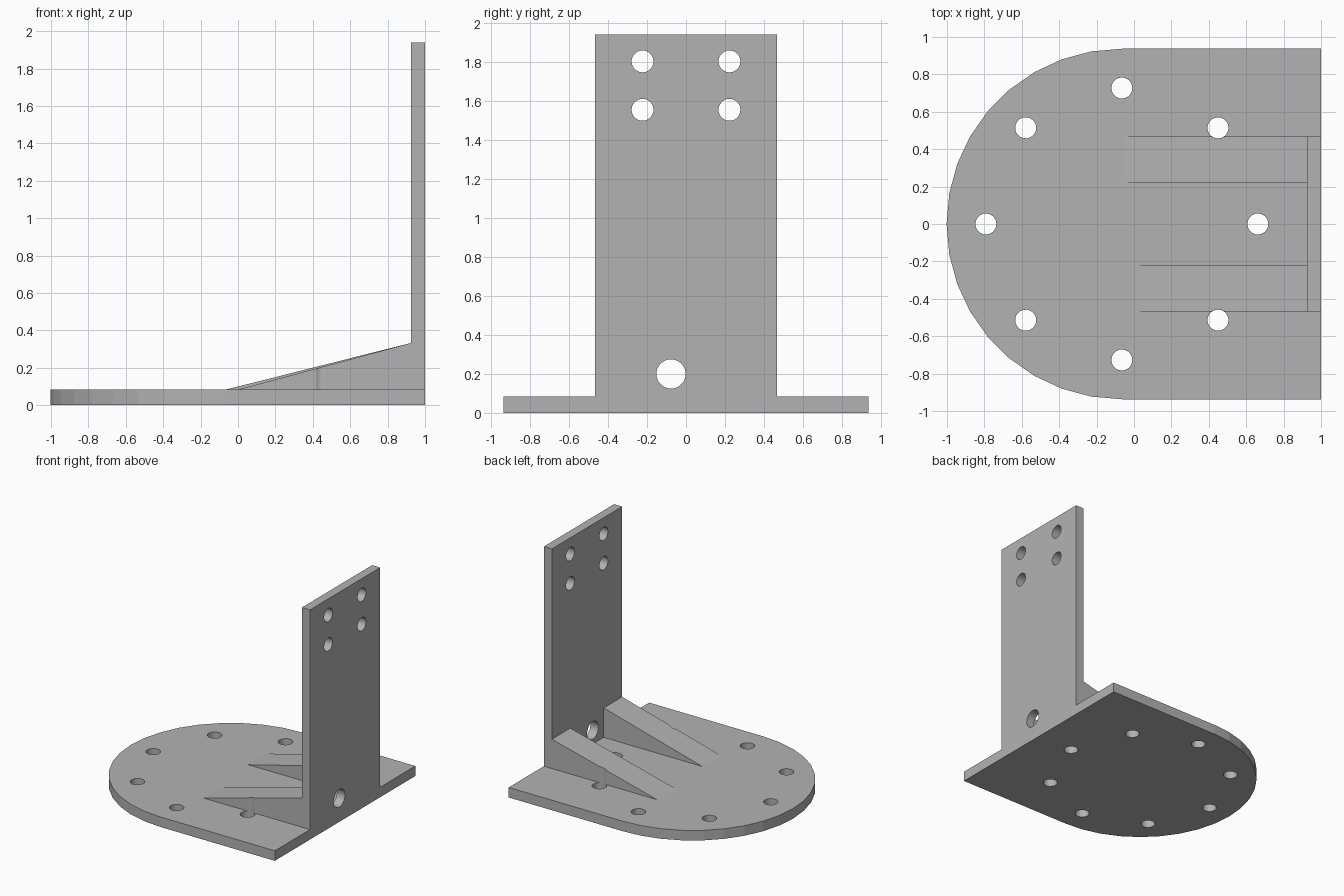
import bpy, bmesh
from math import sin, cos, pi, radians
from mathutils import Vector, Matrix

cube = bpy.data.objects.get("Cube")
if cube:
    bpy.data.objects.remove(cube, do_unlink=True)

BASE_TOP, ARC_X, ARC_R = 0.085, -0.065, 0.937
PLATE_X, PLATE_Y, PLATE_TOP = 0.925, 0.468, 1.94

grey = bpy.data.materials.new("light_grey")
grey.use_nodes = True
colour = (0.45, 0.45, 0.45, 1)
grey.diffuse_color = colour
grey.node_tree.nodes["Principled BSDF"].inputs["Base Color"].default_value = colour


def prism(name, points, offset):
    """Extrude a flat outline along an offset into a closed solid."""
    bm = bmesh.new()
    face = bm.faces.new([bm.verts.new(p) for p in points])
    moved = bmesh.ops.extrude_face_region(bm, geom=[face])["geom"]
    verts = [g for g in moved if isinstance(g, bmesh.types.BMVert)]
    bmesh.ops.translate(bm, verts=verts, vec=Vector(offset))
    bmesh.ops.recalc_face_normals(bm, faces=bm.faces)
    mesh = bpy.data.meshes.new(name)
    bm.to_mesh(mesh)
    bm.free()
    obj = bpy.data.objects.new(name, mesh)
    bpy.context.collection.objects.link(obj)
    mesh.materials.append(grey)
    return obj


def combine(target, other, operation):
    """Apply a boolean and discard the second solid."""
    mod = target.modifiers.new(operation.title(), "BOOLEAN")
    mod.operation, mod.solver, mod.object = operation, "EXACT", other
    bpy.context.view_layer.objects.active = target
    bpy.ops.object.modifier_apply(modifier=mod.name)
    bpy.data.objects.remove(other, do_unlink=True)


def drill(target, centre, radius, axis):
    """Cut a round hole along z or x."""
    circle = [(radius * cos(2 * pi * i / 32), radius * sin(2 * pi * i / 32)) for i in range(32)]
    x, y, z = centre
    if axis == "z":
        cutter = prism("hole", [(x + u, y + v, -0.1) for u, v in circle], (0, 0, 0.6))
    else:
        cutter = prism("hole", [(0.8, y + u, z + v) for u, v in circle], (0.4, 0, 0))
    combine(target, cutter, "DIFFERENCE")


# Base: straight edge at the plate, rounded at the other end
arc = [radians(90 + 10 * i) for i in range(19)]
outline = [(1, -ARC_R, 0), (1, ARC_R, 0)]
outline += [(ARC_X + ARC_R * cos(a), ARC_R * sin(a), 0) for a in arc]
bracket = prism("mounting_bracket", outline, (0, 0, BASE_TOP))

# Upright plate
plate = prism("upright_plate", [(PLATE_X, -PLATE_Y, 0), (1, -PLATE_Y, 0),
                                (1, PLATE_Y, 0), (PLATE_X, PLATE_Y, 0)], (0, 0, PLATE_TOP))
combine(bracket, plate, "UNION")

# Sloping ribs of slightly different length
for start, y in ((-0.06, 0.223), (0.005, -PLATE_Y)):
    profile = [(start, y, BASE_TOP), (start, y, 0.04), (0.96, y, 0.04),
               (0.96, y, 0.333), (PLATE_X, y, 0.333)]
    rib = prism("rib", profile, (0, PLATE_Y - 0.223, 0))
    combine(bracket, rib, "UNION")

# Ring of bolt holes in the base
for i in range(8):
    a = i * pi / 4
    drill(bracket, (ARC_X + 0.727 * cos(a), 0.727 * sin(a), 0), 0.056, "z")

# Four fixing holes and one cable hole in the plate
for y in (-0.223, 0.223):
    for z in (1.555, 1.803):
        drill(bracket, (1, y, z), 0.056, "x")
drill(bracket, (1, -0.077, 0.2), 0.075, "x")

# Merge coplanar faces left by the unions
bm = bmesh.new()
bm.from_mesh(bracket.data)
bmesh.ops.remove_doubles(bm, verts=bm.verts, dist=0.0001)
bmesh.ops.dissolve_limit(bm, angle_limit=radians(0.5), verts=bm.verts, edges=bm.edges)
bm.to_mesh(bracket.data)
bm.free()
